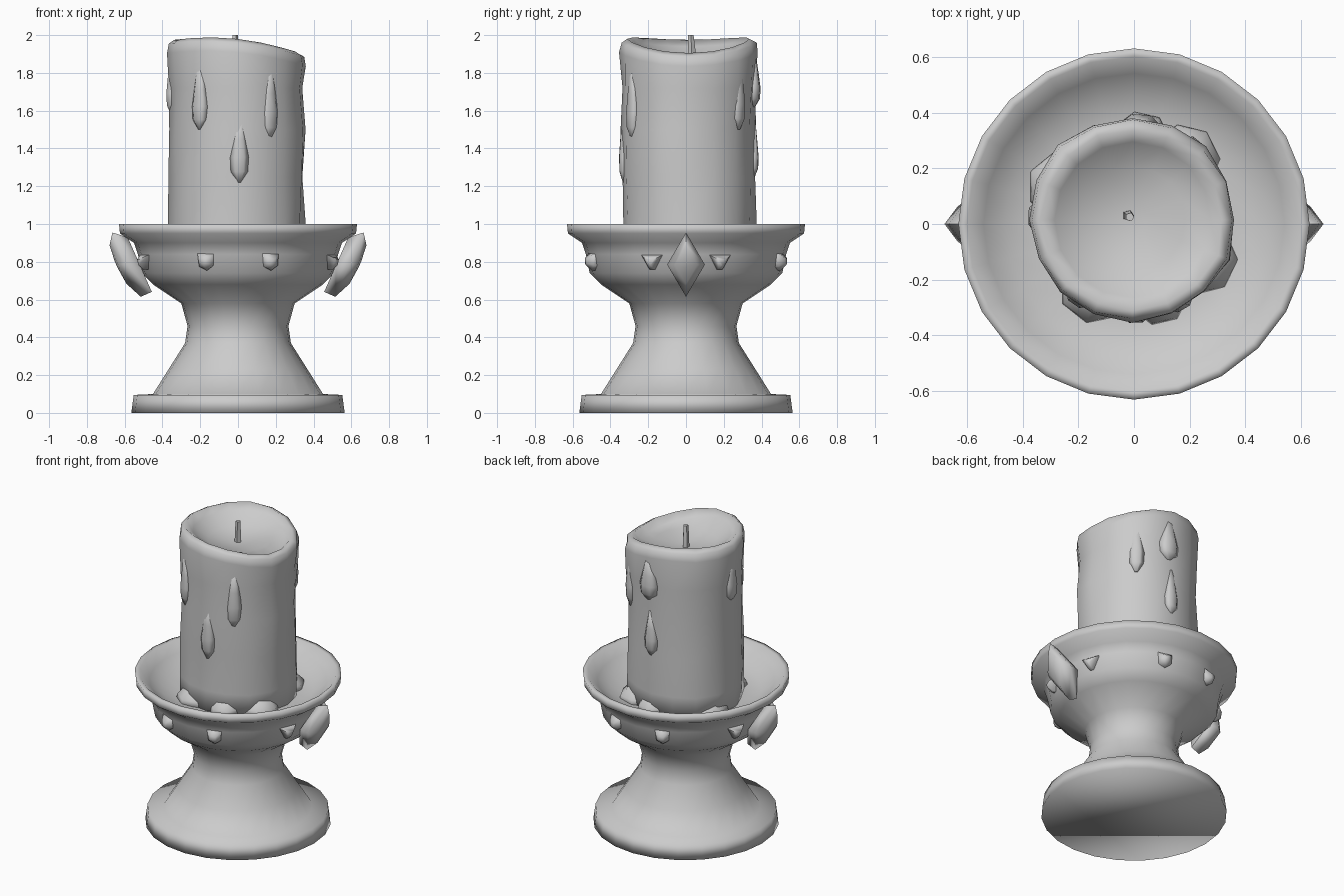
import bpy, bmesh, math, random
from mathutils import Vector, Matrix

random.seed(4)
cube = bpy.data.objects.get("Cube")
if cube:
    bpy.data.objects.remove(cube)

grey = bpy.data.materials.new("plain grey")
grey.use_nodes = True
grey.diffuse_color = (0.6, 0.6, 0.6, 1)
grey.node_tree.nodes["Principled BSDF"].inputs["Base Color"].default_value = (0.6, 0.6, 0.6, 1)


def finish(name, bm, sharp=None):
    """Turn a bmesh into a smooth object; sharp is the crease angle in degrees."""
    bmesh.ops.recalc_face_normals(bm, faces=bm.faces)
    mesh = bpy.data.meshes.new(name)
    bm.to_mesh(mesh)
    bm.free()
    mesh.materials.append(grey)
    obj = bpy.data.objects.new(name, mesh)
    bpy.context.collection.objects.link(obj)
    bpy.ops.object.select_all(action='DESELECT')
    obj.select_set(True)
    bpy.context.view_layer.objects.active = obj
    if sharp:
        bpy.ops.object.shade_smooth_by_angle(angle=math.radians(sharp))
    else:
        bpy.ops.object.shade_smooth()


def loft(bm, rings):
    """Bridge rings of points and cap both ends."""
    loops = [[bm.verts.new(p) for p in ring] for ring in rings]
    n = len(loops[0])
    for a, b in zip(loops, loops[1:]):
        for i in range(n):
            j = (i + 1) % n
            bm.faces.new((a[i], a[j], b[j], b[i]))
    bm.faces.new(loops[0][::-1])
    bm.faces.new(loops[-1])


def circle(r, z, n, cx=0, cy=0):
    return [Vector((cx + r * math.cos(math.tau * i / n), cy + r * math.sin(math.tau * i / n), z))
            for i in range(n)]


# Holder: foot, waist and bowl turned from one profile
profile = [(.565, 0), (.552, .095), (.45, .1), (.365, .235), (.28, .37), (.267, .46), (.3, .58),
           (.45, .68), (.51, .74), (.53, .84), (.55, .9), (.625, .95), (.63, 1), (.6, 1),
           (.54, .945), (.46, .89), (.36, .87), (.1, .865)]
bm = bmesh.new()
loft(bm, [circle(r, z, 24) for r, z in profile])
finish("candle_holder", bm)

# Candle: uneven wax column with a tilted, sunken top
SIDES, CX, CY = 16, -.005, .015
ribs = [random.uniform(-.008, .012) for _ in range(SIDES)]


def rim_height(a):
    return 1.96 - .035 * math.cos(a) - .02 * math.cos(2 * a)


def wax_ring(radius, height, rough=0):
    ring = []
    for i in range(SIDES):
        a = math.tau * i / SIDES
        r = radius + rough * (ribs[i] + random.uniform(-.01, .01))
        ring.append(Vector((CX + r * math.cos(a), CY + r * math.sin(a), height(a))))
    return ring


bm = bmesh.new()
rings = [wax_ring(.358, lambda a, z=z: z, 1) for z in (.84, 1, 1.25, 1.5, 1.72)]
rings += [wax_ring(.37, lambda a: rim_height(a) - .07, .5),
          wax_ring(.36, lambda a: rim_height(a) - .02, .5),
          wax_ring(.325, rim_height, .5),
          wax_ring(.28, lambda a: rim_height(a) - .035),
          wax_ring(.19, lambda a: 1.885),
          wax_ring(.05, lambda a: 1.86)]
loft(bm, rings)
finish("candle", bm)

# Wax drips: low ridges that thicken towards the lower end
drips = [(178, 1.58, 1.9, .06), (85, 1.62, 1.9, .07), (88, 1.25, 1.55, .05), (50, 1.5, 1.88, .05),
         (-88, 1.22, 1.6, .05), (-60, 1.45, 1.85, .05), (-125, 1.5, 1.85, .05)]
bm = bmesh.new()
for deg, low, high, width in drips:
    a = math.radians(deg)
    out = Vector((math.cos(a), math.sin(a), 0))
    side = Vector((-out.y, out.x, 0))
    rings = []
    for t, s in ((0, .2), (.15, .9), (.35, 1), (.6, .75), (1, .3)):
        base = out * .345 + Vector((CX, CY, low + (high - low) * t))
        rings.append([base + side * width * s * math.cos(b) + out * width * .55 * s * math.sin(b)
                      for b in (math.tau * k / 6 for k in range(6))])
    loft(bm, rings)
finish("wax_drips", bm)

# Wax pooled around the candle base
bm = bmesh.new()
for deg, size in ((50, .13), (85, .11), (155, .13), (-30, .13), (-72, .11), (-120, .13)):
    a = math.radians(deg)
    cx, cy = .285 * math.cos(a), CY + .285 * math.sin(a)
    loft(bm, [circle(size, .86, 7, cx, cy), circle(size * .92, .9, 7, cx, cy),
              circle(size * .6, .96, 7, cx * .93, cy * .93)])
finish("wax_pool", bm)

# Wick
bm = bmesh.new()
loft(bm, [circle(.021, 1.85, 5, -.02, .03), circle(.02, 1.93, 5, -.02, .03),
          circle(.016, 2, 5, -.015, .025)])
finish("wick", bm, 60)


def place(points, deg):
    """Swing points modelled on the +x side around to an angle."""
    turn = Matrix.Rotation(math.radians(deg), 3, 'Z')
    return [turn @ Vector(p) for p in points]


# Studs: small pointed shields around the bowl
shield = [(-.045, .045), (.045, .04), (.04, -.02), (.005, -.045), (-.035, -.025)]
wedge = [(-.058, .035), (.058, .035), (.012, -.042), (-.012, -.042)]
bm = bmesh.new()
for base in (0, 180):
    for offset, outline in ((20, wedge), (-20, wedge), (71, shield), (-71, shield)):
        rings = [[(x, y * s, .8 + z * s) for y, z in outline]
                 for x, s in ((.49, 1), (.53, 1), (.56, .4))]
        loft(bm, [place(r, base + offset) for r in rings])
finish("bowl_studs", bm, 80)


# Diamond ornaments leaning out with the bowl wall on both sides
def diamond(s, x, deg):
    return place([(x + .075 * s, 0, .785 + .17 * s), (x, -.1 * s, .785),
                  (x - .075 * s, 0, .785 - .17 * s), (x, .1 * s, .785)], deg)


bm = bmesh.new()
for deg in (0, 180):
    loft(bm, [diamond(s, x, deg) for s, x in ((.85, .52), (1, .59), (.6, .635), (.1, .645))])
finish("diamond_ornaments", bm, 80)
